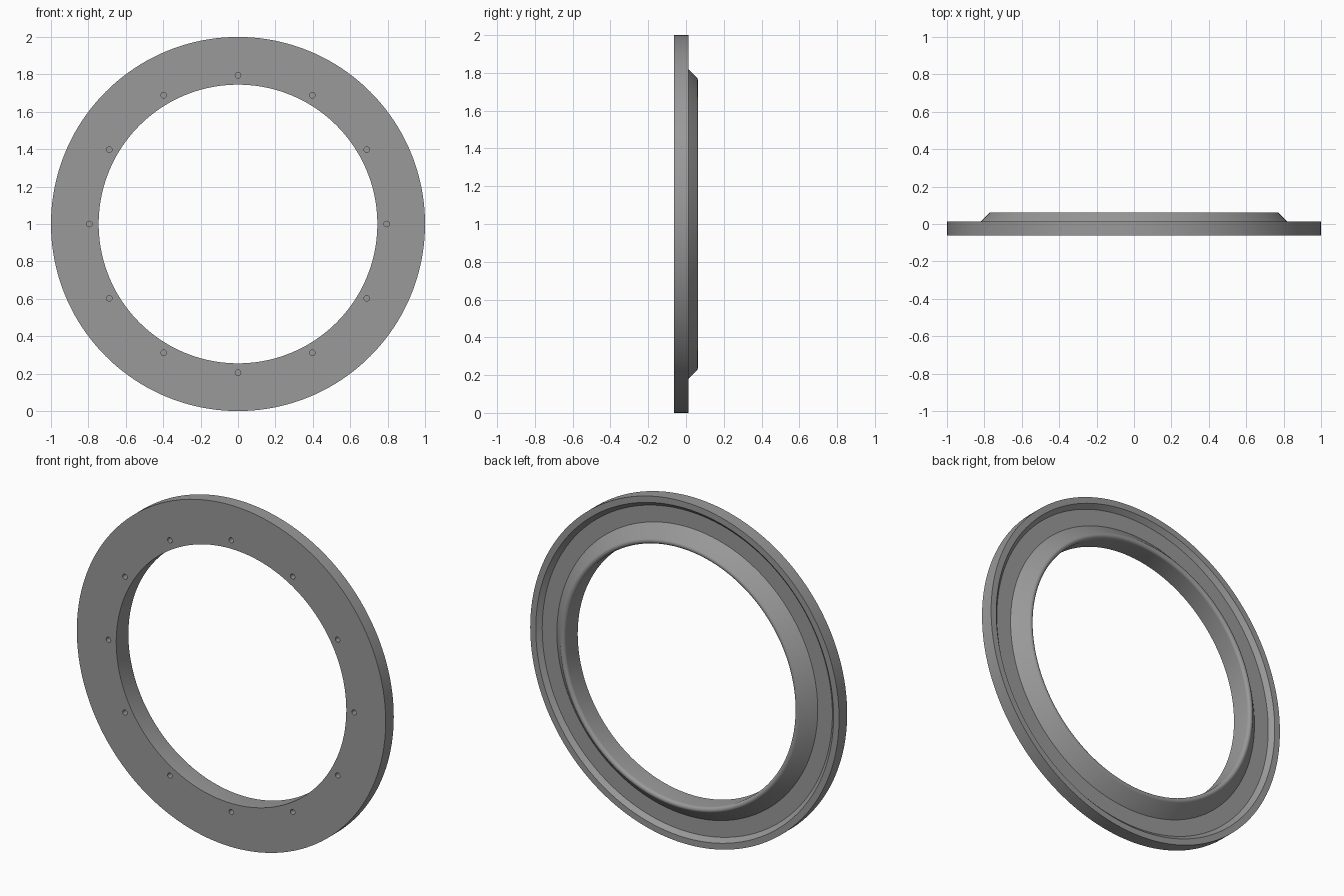
import bpy, bmesh, math
from mathutils import Matrix, Vector

if "Cube" in bpy.data.objects:
    bpy.data.objects.remove(bpy.data.objects["Cube"])

SEGMENTS = 160
FRONT, RIM, TOP, FLOOR = -0.0625, 0.0125, 0.0625, -0.012
BORE, FILLET = 0.745, 0.0177

metal = bpy.data.materials.new("grey metal")
metal.diffuse_color = (0.32, 0.32, 0.32, 1)
metal.use_nodes = True
metal.node_tree.nodes["Principled BSDF"].inputs["Base Color"].default_value = metal.diffuse_color


def make_object(name, bm):
    bmesh.ops.recalc_face_normals(bm, faces=bm.faces)
    mesh = bpy.data.meshes.new(name)
    bm.to_mesh(mesh)
    bm.free()
    mesh.materials.append(metal)
    obj = bpy.data.objects.new(name, mesh)
    bpy.context.collection.objects.link(obj)
    return obj


# Flange cross-section (radius, y): flat front, rim, chamfered recess, cone
profile = [(BORE, FRONT), (1.0, FRONT), (1.0, RIM), (0.964, RIM),
           (0.9395, FLOOR), (0.8445, FLOOR)]
# Rounded lip running from the cone into the bore
for i in range(10):
    a = math.radians(45 + 15 * i)
    profile.append((BORE + FILLET + FILLET * math.cos(a),
                    TOP - FILLET + FILLET * math.sin(a)))

# Revolve the section about the y axis
bm = bmesh.new()
rings = []
for s in range(SEGMENTS):
    t = 2 * math.pi * s / SEGMENTS
    rings.append([bm.verts.new((r * math.cos(t), y, 1 + r * math.sin(t)))
                  for r, y in profile])
n = len(profile)
for s in range(SEGMENTS):
    p, q = rings[s], rings[(s + 1) % SEGMENTS]
    for i in range(n):
        j = (i + 1) % n
        bm.faces.new((p[i], p[j], q[j], q[i]))
flange = make_object("flange_ring", bm)

# Twelve blind bolt holes in the front face
bm = bmesh.new()
for k in range(12):
    t = math.radians(30 * k)
    place = Matrix.Translation(Vector((0.795 * math.cos(t), FRONT,
                                       1 + 0.795 * math.sin(t))))
    bmesh.ops.create_cone(bm, cap_ends=True, segments=20, radius1=0.015,
                          radius2=0.015, depth=0.1,
                          matrix=place @ Matrix.Rotation(math.pi / 2, 4, 'X'))
cutter = make_object("bolt_hole_cutter", bm)
cutter.hide_render = True

cut = flange.modifiers.new("bolt_holes", 'BOOLEAN')
cut.operation = 'DIFFERENCE'
cut.solver = 'EXACT'
cut.object = cutter
bpy.context.view_layer.objects.active = flange
flange.select_set(True)
bpy.ops.object.modifier_apply(modifier=cut.name)
bpy.data.objects.remove(cutter)

# Smooth round surfaces, crisp steps
bpy.ops.object.shade_smooth_by_angle(angle=math.radians(30))
